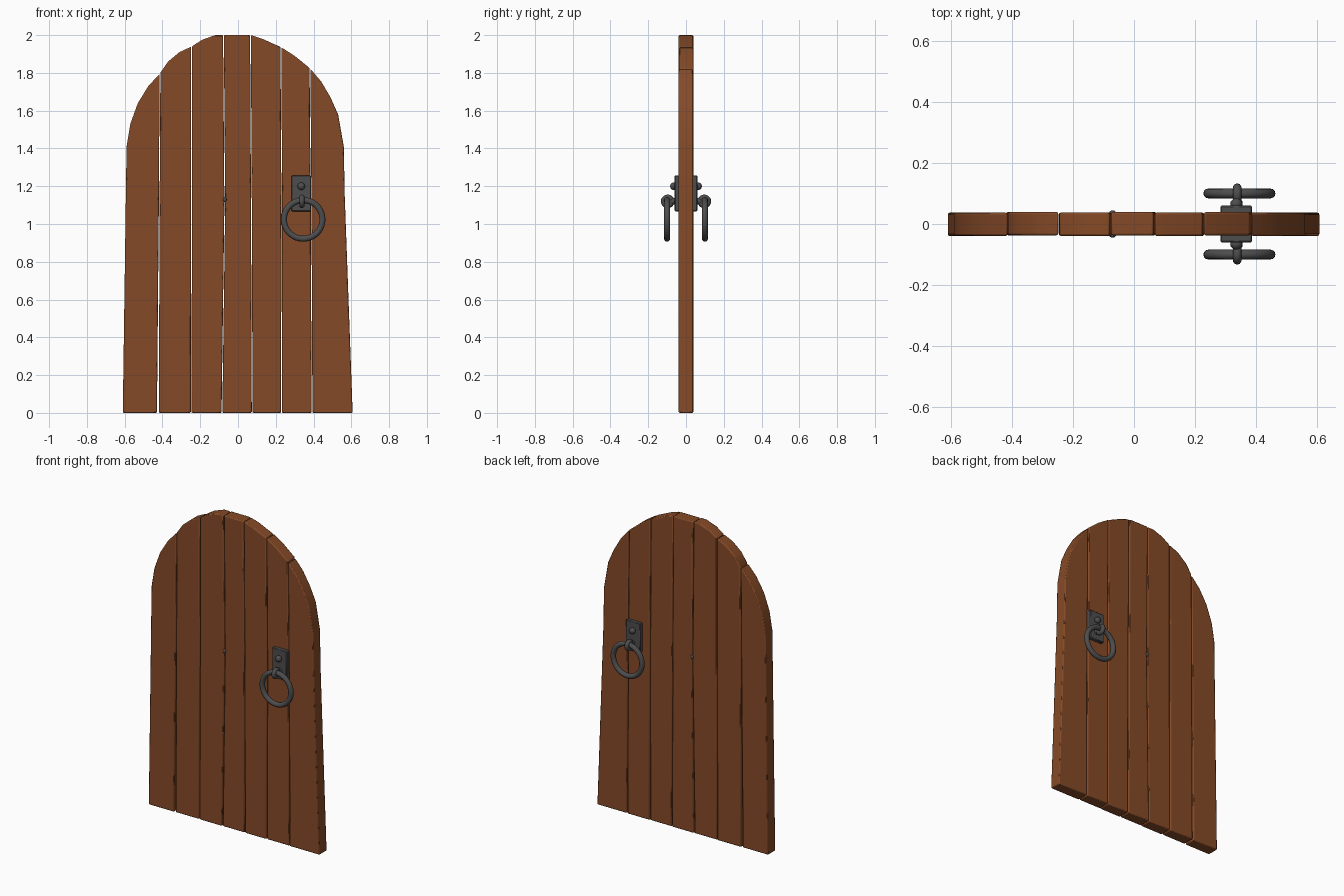
import bpy, bmesh, math
from mathutils import Matrix, Vector

if "Cube" in bpy.data.objects:
    bpy.data.objects.remove(bpy.data.objects["Cube"], do_unlink=True)


def material(name, color, rough):
    m = bpy.data.materials.new(name)
    m.use_nodes = True
    m.diffuse_color = color
    bsdf = m.node_tree.nodes["Principled BSDF"]
    bsdf.inputs["Base Color"].default_value = color
    bsdf.inputs["Roughness"].default_value = rough
    return m


WOOD = material("warm brown wood", (0.235, 0.068, 0.02, 1), 0.8)
IRON = material("dark iron", (0.075, 0.075, 0.078, 1), 0.6)


def add_object(name, bm, mat, bevel=0, segments=2):
    bmesh.ops.recalc_face_normals(bm, faces=bm.faces)
    mesh = bpy.data.meshes.new(name)
    bm.to_mesh(mesh)
    bm.free()
    mesh.materials.append(mat)
    obj = bpy.data.objects.new(name, mesh)
    bpy.context.collection.objects.link(obj)
    if bevel:
        mod = obj.modifiers.new("Rounded edges", 'BEVEL')
        mod.width, mod.segments = bevel, segments
        mod.limit_method = 'ANGLE'
        mod.angle_limit = math.radians(40)
    bpy.ops.object.select_all(action='DESELECT')
    obj.select_set(True)
    bpy.context.view_layer.objects.active = obj
    bpy.ops.object.shade_smooth_by_angle(angle=math.radians(40))
    return obj


# Planks: the arch outline is cut along gently wandering seams
ARCH = [(-0.59, 1.41), (-0.57, 1.53), (-0.53, 1.64), (-0.475, 1.73), (-0.415, 1.795),
        (-0.37, 1.86), (-0.31, 1.91), (-0.245, 1.94), (-0.19, 1.975), (-0.12, 2),
        (0.07, 2), (0.13, 1.98), (0.23, 1.935), (0.30, 1.89), (0.38, 1.825),
        (0.44, 1.755), (0.49, 1.67), (0.53, 1.58), (0.553, 1.48), (0.56, 1.41)]


def arch_height(x):
    for (x0, z0), (x1, z1) in zip(ARCH, ARCH[1:]):
        if x0 <= x <= x1:
            return z0 + (z1 - z0) * (x - x0) / (x1 - x0)


# Each seam: x at the bottom, in the middle and at the top
SEAMS = [(-0.421, -0.417, -0.413), (-0.248, -0.246, -0.246), (-0.085, -0.07, -0.077),
         (0.075, 0.071, 0.066), (0.23, 0.232, 0.227), (0.392, 0.387, 0.381)]
MIDDLE = 1.1
GAP = 0.002


def plank(index):
    first, last = index == 0, index == len(SEAMS)
    if first:
        left = [(-0.61, 0), ARCH[0]]
    else:
        b, m, t = (x + GAP for x in SEAMS[index - 1])
        left = [(b, 0), (m, MIDDLE), (t, arch_height(t))]
    if last:
        right = [(0.607, 0), (0.565, 1.15), ARCH[-1]]
    else:
        b, m, t = (x - GAP for x in SEAMS[index])
        if first:
            b -= 0.006                      # gap opening towards the floor
        right = [(b, 0), (m, MIDDLE), (t, arch_height(t))]
    top = [p for p in ARCH if left[-1][0] + 0.008 < p[0] < right[-1][0] - 0.008]
    outline = left + top + right[::-1]
    bm = bmesh.new()
    front = -0.037 if index % 2 else -0.039
    face = bm.faces.new([bm.verts.new((x, front, z)) for x, z in outline])
    solid = bmesh.ops.extrude_face_region(bm, geom=[face])
    verts = [v for v in solid["geom"] if isinstance(v, bmesh.types.BMVert)]
    bmesh.ops.translate(bm, verts=verts, vec=(0, 0.076, 0))
    add_object(f"plank_{index + 1}", bm, WOOD, 0.006)


for i in range(len(SEAMS) + 1):
    plank(i)


# Iron fittings, the same on both faces
def box(name, center, size, bevel):
    bm = bmesh.new()
    bmesh.ops.create_cube(bm, size=1, matrix=Matrix.Translation(center) @ Matrix.Diagonal((*size, 1)))
    add_object(name, bm, IRON, bevel, 1)


def ball(name, center, scale):
    bm = bmesh.new()
    bmesh.ops.create_uvsphere(bm, u_segments=16, v_segments=10, radius=1,
                              matrix=Matrix.Translation(center) @ Matrix.Diagonal((*scale, 1)))
    add_object(name, bm, IRON)


def torus(name, center, axis, major, minor, steps, sides):
    turn = Vector((0, 0, 1)).rotation_difference(Vector(axis)).to_matrix().to_4x4()
    place = Matrix.Translation(center) @ turn
    bm = bmesh.new()
    loops = []
    for i in range(steps):
        a = math.tau * i / steps
        loop = []
        for j in range(sides):
            b = math.tau * j / sides
            r = major + minor * math.cos(b)
            loop.append(bm.verts.new(place @ Vector((r * math.cos(a), r * math.sin(a), minor * math.sin(b)))))
        loops.append(loop)
    for i in range(steps):
        p, q = loops[i], loops[(i + 1) % steps]
        for j in range(sides):
            k = (j + 1) % sides
            bm.faces.new((p[j], q[j], q[k], p[k]))
    add_object(name, bm, IRON)


X = 0.335
for side, s in (("front", -1), ("back", 1)):
    box(f"{side}_handle_plate", (X, s * 0.046, 1.162), (0.104, 0.028, 0.19), 0.004)
    ball(f"{side}_plate_rivet", (X, s * 0.066, 1.2), (0.02, 0.018, 0.02))
    torus(f"{side}_ring_loop", (X + 0.003, s * 0.097, 1.12), (1, 0, 0), 0.022, 0.014, 20, 10)
    ball(f"{side}_loop_stem", (X + 0.003, s * 0.066, 1.12), (0.018, 0.022, 0.018))
    torus(f"{side}_pull_ring", (X + 0.01, s * 0.1, 1.024), (0, 1, 0), 0.102, 0.016, 36, 12)
    ball(f"{side}_seam_nail", (-0.07, s * 0.036, 1.13), (0.011, 0.009, 0.013))
